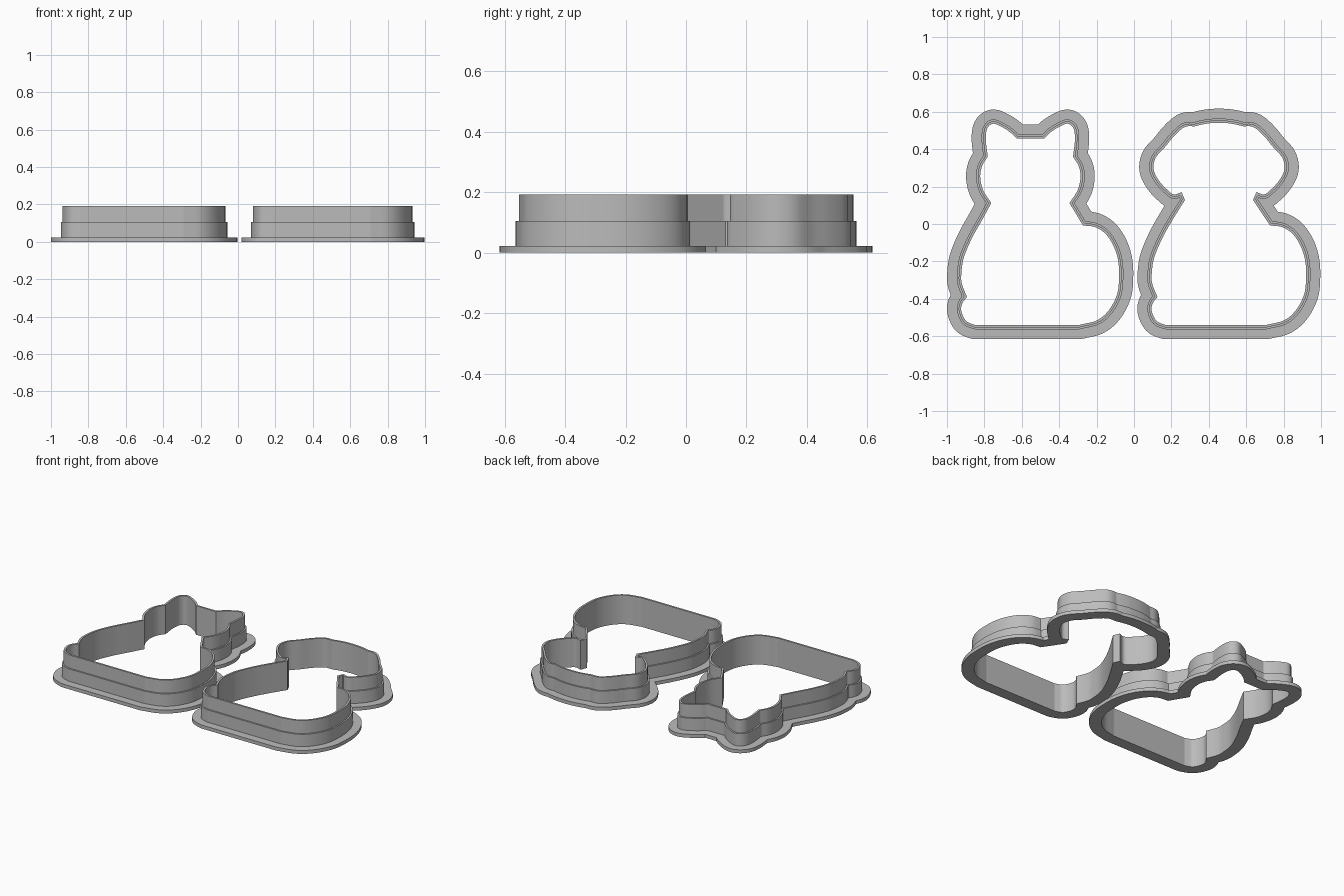
import bpy, bmesh
from mathutils import Vector

if "Cube" in bpy.data.objects:
    bpy.data.objects.remove(bpy.data.objects["Cube"])

STEP = 0.006
INNER, BLADE, STEP_WALL, FLANGE = 0.0, 0.013, 0.023, 0.076

grey = bpy.data.materials.new("grey_plastic")
grey.diffuse_color = (0.5, 0.5, 0.5, 1)
grey.use_nodes = True
grey.node_tree.nodes["Principled BSDF"].inputs["Base Color"].default_value = grey.diffuse_color


def spline(pts):
    """Smooth curve through the points, evenly sampled, without its end point."""
    p = [Vector(q) for q in pts]
    p = [2 * p[0] - p[1]] + p + [2 * p[-1] - p[-2]]
    out = []
    for a, b, c, d in zip(p, p[1:], p[2:], p[3:]):
        n = max(2, round((c - b).length / STEP))
        for k in range(n):
            t = k / n
            out.append(0.5 * (2 * b + (c - a) * t + (2 * a - 5 * b + 4 * c - d) * t * t
                              + (3 * b - a - 3 * c + d) * t ** 3))
    return out


def offset(loop, dist):
    """Push the loop outward, collapsing points that fold over in tight corners."""
    if dist == 0:
        return list(loop)
    n = len(loop)
    out, good = [], []
    for i, p in enumerate(loop):
        t = (loop[(i + 1) % n] - loop[i - 1]).normalized()
        q = p + Vector((t.y, -t.x)) * dist
        out.append(q)
        good.append(min((q - r).length_squared for r in loop) > (0.985 * dist) ** 2)
    res = []
    for i in range(n):
        if good[i]:
            res.append(out[i])
            continue
        a = b = i
        while not good[a % n]:
            a -= 1
        while not good[b % n]:
            b += 1
        res.append((out[a % n] + out[b % n]) / 2)
    return res


def cutter(name, segments):
    """Loft the stepped wall section along a closed outline."""
    loop = [p for s in segments for p in spline(s)]
    rings = {d: offset(loop, d) for d in (INNER, BLADE, STEP_WALL, FLANGE)}
    section = [(INNER, 0), (FLANGE, 0), (FLANGE, 0.023), (STEP_WALL, 0.023),
               (STEP_WALL, 0.105), (BLADE, 0.105), (BLADE, 0.192), (INNER, 0.192)]
    bm = bmesh.new()
    rows = [[bm.verts.new((p.x, p.y, z)) for p in rings[d]] for d, z in section]
    n = len(loop)
    for r, row in enumerate(rows):
        nxt = rows[(r + 1) % len(rows)]
        for i in range(n):
            j = (i + 1) % n
            bm.faces.new((row[i], row[j], nxt[j], nxt[i]))
    bmesh.ops.remove_doubles(bm, verts=bm.verts, dist=1e-5)
    bmesh.ops.recalc_face_normals(bm, faces=bm.faces)
    me = bpy.data.meshes.new(name)
    bm.to_mesh(me)
    bm.free()
    me.materials.append(grey)
    ob = bpy.data.objects.new(name, me)
    bpy.context.collection.objects.link(ob)
    bpy.context.view_layer.objects.active = ob
    ob.select_set(True)
    bpy.ops.object.shade_smooth_by_angle(angle=0.5)
    ob.select_set(False)


# Sitting body: rounded right haunch, foot bump, and back line
HAUNCH = [(-0.294, -0.54), (-0.198, -0.515), (-0.134, -0.46), (-0.09, -0.374),
          (-0.08, -0.278), (-0.086, -0.19), (-0.112, -0.112), (-0.155, -0.05),
          (-0.21, -0.016), (-0.273, -0.008)]
FOOT = [(-0.893, -0.39), (-0.918, -0.425), (-0.923, -0.465), (-0.898, -0.518), (-0.85, -0.54)]
BACK = [(-0.813, 0.02), (-0.866, -0.075), (-0.91, -0.18), (-0.923, -0.267),
        (-0.92, -0.32), (-0.893, -0.39)]


def animal(name, cx, left_shift, right_shift, head):
    """Join the body to a mirrored head; head segments run from neck to crown."""
    def move(pts, dx):
        return [(x + dx, y) for x, y in pts]
    haunch, foot, back = move(HAUNCH, right_shift), move(FOOT, left_shift), move(BACK, left_shift)
    right = [move(s, cx) for s in head]
    left = [[(cx - x, y) for x, y in reversed(s)] for s in reversed(head)]
    segs = [[foot[-1], haunch[0]], haunch, [haunch[-1], right[0][0]]] + right
    if right[-1][-1] != left[0][0]:
        if head[-1][-1][0] > 0:
            segs.append([right[-1][-1], left[0][0]])
    segs += left + [[left[-1][-1]] + back, foot]
    cutter(name, segs)


# Cat head: cheek, pointed ear, flat crown
animal("cat_cutter", -0.554, 0, 0, [
    [(0.209, 0.112), (0.252, 0.18), (0.268, 0.25), (0.258, 0.31), (0.228, 0.36)],
    [(0.228, 0.36), (0.238, 0.45), (0.231, 0.51), (0.2, 0.536), (0.155, 0.52),
     (0.108, 0.49), (0.073, 0.456)]])

# Dog head: neck, floppy ear lobe, domed crown
animal("dog_cutter", 0.4545, 1.018, 1.0, [
    [(0.182, 0.128), (0.2, 0.171)],
    [(0.2, 0.171), (0.24, 0.158), (0.275, 0.182), (0.316, 0.225), (0.345, 0.275),
     (0.35, 0.315), (0.335, 0.36), (0.29, 0.41), (0.245, 0.465), (0.2, 0.508),
     (0.17, 0.522), (0.13, 0.522)],
    [(0.13, 0.522), (0.09, 0.532), (0.045, 0.539), (0, 0.541)]])
